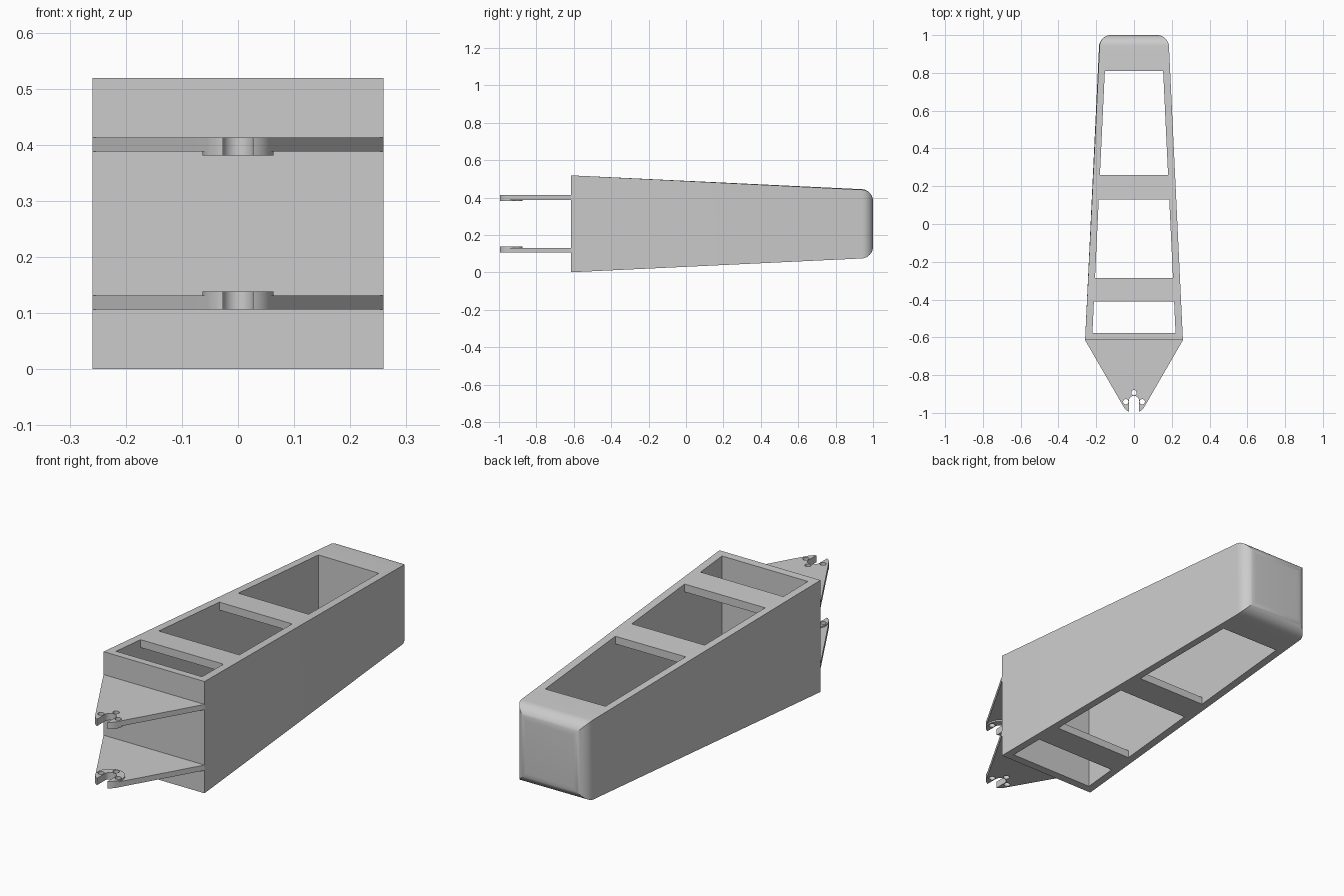
import bpy
import bmesh
from math import cos, sin, pi, radians
from mathutils import Vector

if "Cube" in bpy.data.objects:
    bpy.data.objects.remove(bpy.data.objects["Cube"], do_unlink=True)

MID_Z = 0.26        # height of the horizontal symmetry plane
FRONT, BACK = -0.615, 1.0
WALL = 0.037
HUB = -0.937        # y of the hub centre on each bracket

grey = bpy.data.materials.new("plain grey")
grey.use_nodes = True
colour = (0.6, 0.6, 0.6, 1)
grey.diffuse_color = colour
grey.node_tree.nodes["Principled BSDF"].inputs["Base Color"].default_value = colour


def half_size(y, inset=0.0):
    """Half width (and half height) of the tapering housing at y."""
    return 0.259 - 0.0475 * (y - FRONT) - inset


def add_object(name, bm):
    bmesh.ops.recalc_face_normals(bm, faces=bm.faces)
    mesh = bpy.data.meshes.new(name)
    bm.to_mesh(mesh)
    bm.free()
    mesh.materials.append(grey)
    obj = bpy.data.objects.new(name, mesh)
    bpy.context.collection.objects.link(obj)
    return obj


def extrude_outline(bm, points, offset):
    face = bm.faces.new([bm.verts.new(p) for p in points])
    new = bmesh.ops.extrude_face_region(bm, geom=[face])["geom"]
    verts = [v for v in new if isinstance(v, bmesh.types.BMVert)]
    bmesh.ops.translate(bm, verts=verts, vec=offset)


def arc(x, y, r, start, end, steps):
    angles = [radians(start + (end - start) * i / steps) for i in range(steps + 1)]
    return [(x + r * cos(a), y + r * sin(a)) for a in angles]


def cut(obj, cutter):
    cutter.hide_render = True
    mod = obj.modifiers.new("cut", 'BOOLEAN')
    mod.operation = 'DIFFERENCE'
    mod.solver = 'EXACT'
    mod.object = cutter
    bpy.context.view_layer.objects.active = obj
    bpy.ops.object.modifier_apply(modifier=mod.name)
    bpy.data.objects.remove(cutter, do_unlink=True)


def finish(obj):
    bpy.ops.object.select_all(action='DESELECT')
    obj.select_set(True)
    bpy.context.view_layer.objects.active = obj
    bpy.ops.object.shade_smooth_by_angle(angle=radians(30))


# Housing: tapered box with the four edges of the back face rounded
bm = bmesh.new()
bmesh.ops.create_cube(bm, size=2)
for v in bm.verts:
    y = BACK if v.co.y > 0 else FRONT
    h = half_size(y)
    v.co = Vector((v.co.x * h, y, MID_Z + v.co.z * h))
back_edges = [e for e in bm.edges if all(v.co.y > 0.9 for v in e.verts)]
bmesh.ops.bevel(bm, geom=back_edges, offset=0.06, segments=10, profile=0.5,
                affect='EDGES', clamp_overlap=True)
housing = add_object("housing", bm)

# Cavity with three windows through top and bottom, leaving thin cross bars
windows = [(-0.578, -0.41), (-0.285, 0.13), (0.26, 0.81)]
upper = []
for i, (y0, y1) in enumerate(windows):
    if i > 0:
        upper.append((y0, half_size(y0, WALL)))
    upper += [(y0, 0.4), (y1, 0.4)]
    if i < len(windows) - 1:
        upper.append((y1, half_size(y1, WALL)))
profile = upper + [(y, -z) for y, z in reversed(upper)]
bm = bmesh.new()
extrude_outline(bm, [(-1, y, MID_Z + z) for y, z in profile], (2, 0, 0))
for v in bm.verts:
    v.co.x *= half_size(v.co.y, WALL)
cut(housing, add_object("cavity_cutter", bm))
finish(housing)


def bracket_cutter():
    """Round-ended slot and three pin holes around the hub."""
    bm = bmesh.new()
    slot = [(0.027, -1.1)] + arc(0, HUB, 0.027, 0, 180, 20) + [(-0.027, -1.1)]
    holes = [arc(0.044 * cos(a), HUB + 0.044 * sin(a), 0.014, 0, 345, 23)
             for a in (radians(-5), pi / 2, radians(185))]
    for outline in [slot] + holes:
        extrude_outline(bm, [(x, y, -0.1) for x, y in outline], (0, 0, 0.8))
    return add_object("bracket_cutter", bm)


# Brackets: triangular plates with a rounded tip and a raised hub, mirrored in z
plate_outline = [(-0.259, FRONT)] + arc(0, HUB, 0.063, 210, 330, 32) + [(0.259, FRONT)]
hub_outline = arc(0, HUB, 0.063, 0, 354, 59)
for label, side in (("upper", 1), ("lower", -1)):
    for part, outline, z0, z1 in (("bracket", plate_outline, 0.128, 0.153),
                                  ("bracket_hub", hub_outline, 0.121, 0.128)):
        bm = bmesh.new()
        extrude_outline(bm, [(x, y, MID_Z + side * z0) for x, y in outline],
                        (0, 0, side * (z1 - z0)))
        obj = add_object(label + "_" + part, bm)
        cut(obj, bracket_cutter())
        finish(obj)
